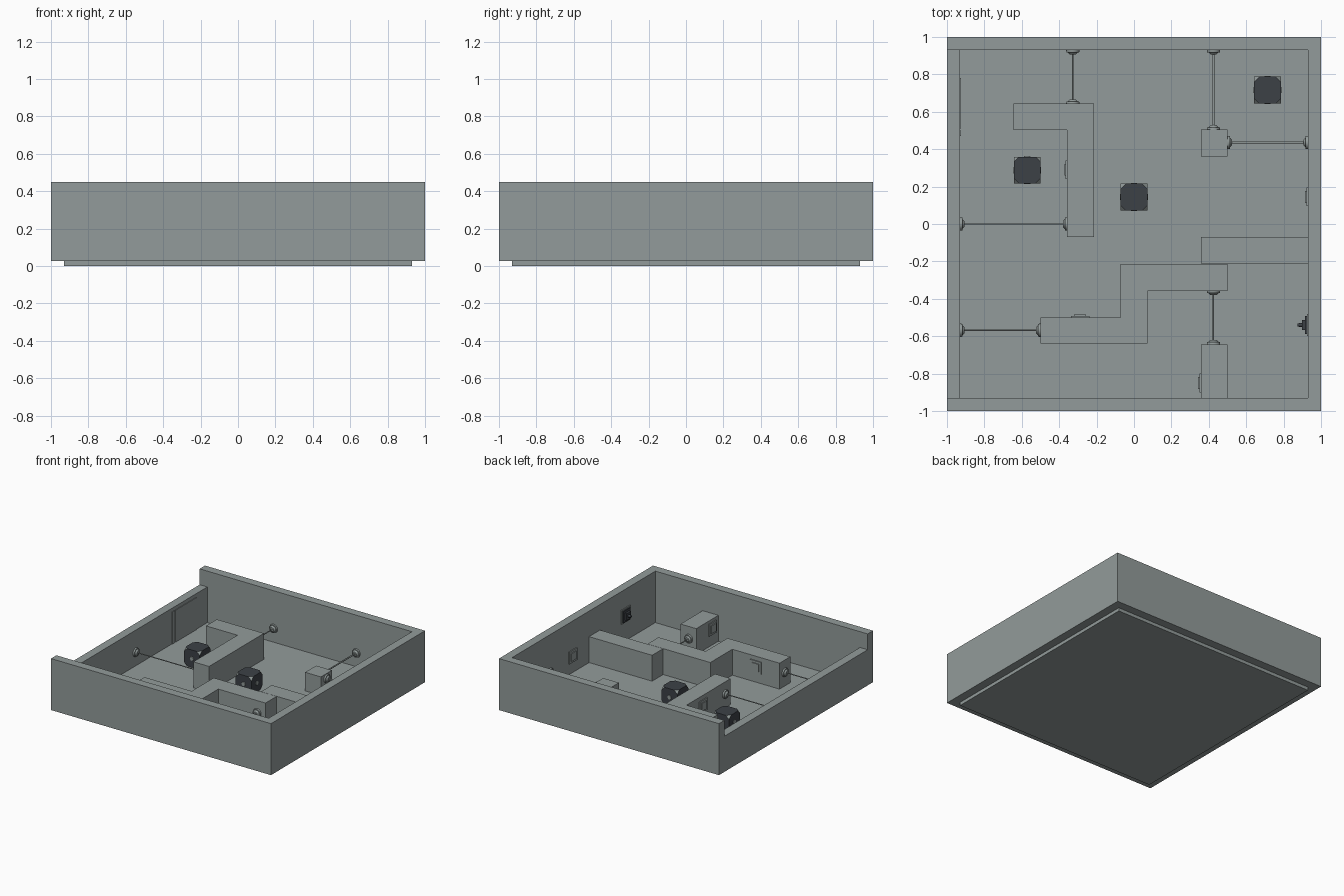
import bpy, bmesh
from mathutils import Vector

cube = bpy.data.objects.get("Cube")
if cube:
    bpy.data.objects.remove(cube, do_unlink=True)


def make_material(name, rgb):
    mat = bpy.data.materials.new(name)
    mat.use_nodes = True
    color = (*rgb, 1)
    mat.diffuse_color = color
    mat.node_tree.nodes["Principled BSDF"].inputs["Base Color"].default_value = color
    return mat


GREY = make_material("panel grey", (0.29, 0.33, 0.325))
DARK = make_material("charcoal", (0.045, 0.053, 0.062))

FLOOR = 0.027     # top of the floor slab
EDGE = 0.93       # inner face of the outer walls
RIM = 0.45        # top of the tall walls
BLOCK_TOP = 0.24  # top of the inner walls
BEAM_Z = 0.14


def finish(name, bm, mats):
    mesh = bpy.data.meshes.new(name)
    bm.to_mesh(mesh)
    bm.free()
    for m in mats:
        mesh.materials.append(m)
    obj = bpy.data.objects.new(name, mesh)
    bpy.context.collection.objects.link(obj)
    return obj


def box(name, lo, hi, mat=GREY):
    """Box between two opposite corners, given in any order."""
    lo, hi = Vector(lo), Vector(hi)
    bm = bmesh.new()
    bmesh.ops.create_cube(bm, size=1)
    for v in bm.verts:
        v.co = Vector((a + b) / 2 + c * abs(b - a) for a, b, c in zip(lo, hi, v.co))
    return finish(name, bm, [mat])


def cone(name, start, end, r1, r2, mat=GREY, sides=16):
    """Round part running from start to end."""
    start, end = Vector(start), Vector(end)
    axis = end - start
    bm = bmesh.new()
    bmesh.ops.create_cone(bm, cap_ends=True, segments=sides,
                          radius1=r1, radius2=r2, depth=axis.length)
    obj = finish(name, bm, [mat])
    obj.rotation_mode = 'QUATERNION'
    obj.rotation_quaternion = axis.to_track_quat('Z', 'Y')
    obj.location = (start + end) / 2
    for p in obj.data.polygons:
        p.use_smooth = len(p.vertices) == 4
    return obj


def plate(name, at, normal, half, depth, mat=GREY):
    """Square plate lying on a vertical surface."""
    at, n = Vector(at), Vector(normal)
    side = Vector((abs(n.y), abs(n.x), 0)) * half
    up = Vector((0, 0, half))
    return box(name, at - side - up, at + side + up + n * depth, mat)


# Floor slab and surrounding walls, the right-hand side wall being lower
box("floor", (-EDGE, -EDGE, 0), (EDGE, EDGE, FLOOR))
box("front_wall", (-1, -1, FLOOR), (1, -EDGE, RIM))
box("back_wall", (-1, EDGE, FLOOR), (1, 1, RIM))
box("left_wall", (EDGE, -EDGE, FLOOR), (1, EDGE, RIM))
box("right_wall", (-1, -EDGE, FLOOR), (-EDGE, EDGE, 0.32))

# Inner walls: x0, y0, x1, y1
inner_walls = {
    "long_divider": (-0.357, -0.07, -0.214, 0.643),
    "divider_arm": (-0.643, 0.503, -0.357, 0.643),
    "side_divider": (0.357, -0.212, EDGE, -0.07),
    "middle_divider": (-0.071, -0.64, 0.071, -0.214),
    "middle_left_arm": (0.071, -0.357, 0.5, -0.214),
    "middle_right_arm": (-0.5, -0.64, -0.071, -0.5),
    "front_divider": (0.357, -EDGE, 0.5, -0.643),
}
for name, (x0, y0, x1, y1) in inner_walls.items():
    box(name, (x0, y0, FLOOR), (x1, y1, BLOCK_TOP))
box("low_block", (0.357, 0.362, FLOOR), (0.5, 0.505, 0.18))

# Beams with a round emitter at each end: start, end, radius
beams = [
    ((-0.327, EDGE), (-0.327, 0.643), 0.004),
    ((0.425, EDGE), (0.425, 0.505), 0.006),
    ((0.5, 0.436), (EDGE, 0.436), 0.006),
    ((-EDGE, 0), (-0.357, 0), 0.004),
    ((-EDGE, -0.568), (-0.5, -0.568), 0.004),
    ((0.425, -0.357), (0.425, -0.643), 0.004),
]
for i, (a, b, r) in enumerate(beams, 1):
    a, b = Vector((*a, BEAM_Z)), Vector((*b, BEAM_Z))
    d = (b - a).normalized()
    cone(f"beam_{i}", a, b, r, r, sides=8)
    for end, pos, n in (("start", a, d), ("end", b, -d)):
        cone(f"emitter_{end}_{i}", pos, pos + n * 0.012, 0.036, 0.034)
        cone(f"emitter_cap_{end}_{i}", pos + n * 0.012, pos + n * 0.023, 0.027, 0.016)

# Stepped square panels on the walls
panels = [
    ((-0.357, 0.29, 0.155), (-1, 0, 0)),
    ((EDGE, 0.145, 0.165), (-1, 0, 0)),
    ((-0.288, -0.5, 0.155), (0, 1, 0)),
    ((0.357, -0.85, 0.165), (-1, 0, 0)),
]
for i, (at, n) in enumerate(panels, 1):
    plate(f"panel_{i}", at, n, 0.05, 0.008)
    plate(f"panel_centre_{i}", at, n, 0.032, 0.015)

# Dark wall device on the left wall
at, out = Vector((EDGE, -0.54, 0.24)), Vector((-1, 0, 0))
plate("device_back", at, out, 0.058, 0.006)
plate("device_frame", at, out, 0.048, 0.016, DARK)
plate("device_body", at, out, 0.028, 0.032, DARK)
cone("device_nozzle", at + out * 0.03, at + out * 0.055, 0.012, 0.008, DARK)

# Door on the low side wall: two leaves with a narrow gap
box("door_leaf_back", (-EDGE, 0.51, FLOOR), (-EDGE + 0.005, 0.78, 0.29))
box("door_leaf_front", (-EDGE, 0.47, FLOOR), (-EDGE + 0.005, 0.50, 0.29))


def crate(name, x, y, size=0.143):
    """Dark cube with clipped grey corners and a round boss on each face."""
    bm = bmesh.new()
    bmesh.ops.create_cube(bm, size=size)
    bmesh.ops.bevel(bm, geom=bm.verts[:], offset=0.028, segments=1,
                    affect='VERTICES')
    for f in bm.faces:
        f.material_index = 1 if len(f.verts) == 3 else 0
    centre = Vector((x, y, FLOOR + size / 2))
    finish(name, bm, [DARK, GREY]).location = centre
    for axis in (0, 1):
        for sign in (-1, 1):
            n = Vector((0, 0, 0))
            n[axis] = sign
            face = centre + n * size / 2
            cone(f"{name}_boss", face, face + n * 0.003, 0.018, 0.016, GREY, 12)


for i, (x, y) in enumerate([(-0.571, 0.288), (0, 0.144), (0.714, 0.716)], 1):
    crate(f"crate_{i}", x, y)
